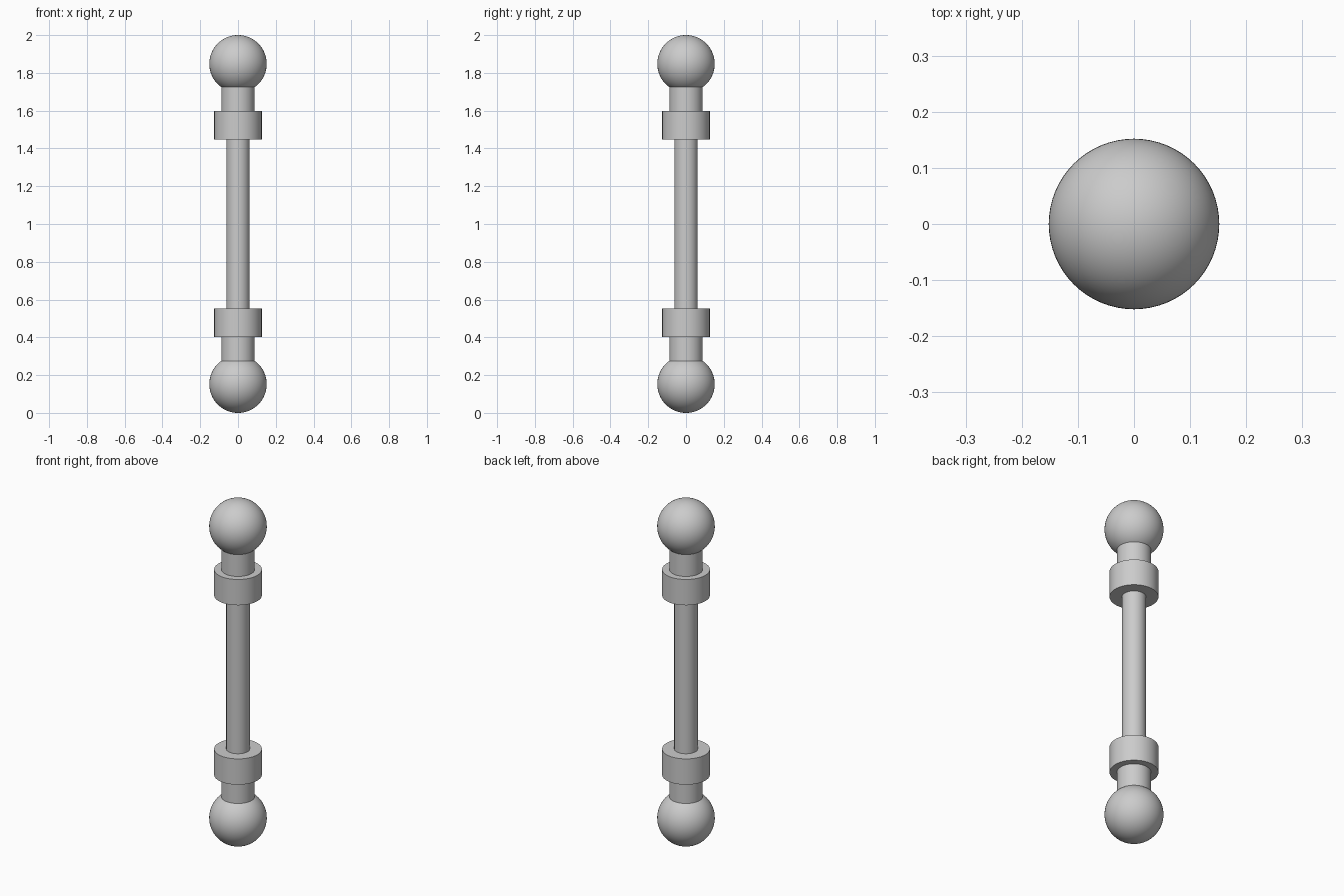
import bpy

if "Cube" in bpy.data.objects:
    bpy.data.objects.remove(bpy.data.objects["Cube"])

grey = bpy.data.materials.new("plain grey")
grey.diffuse_color = (0.6, 0.6, 0.6, 1)
grey.use_nodes = True
grey.node_tree.nodes["Principled BSDF"].inputs["Base Color"].default_value = grey.diffuse_color


def finish(name):
    ob = bpy.context.object
    ob.name = name
    ob.data.materials.append(grey)
    bpy.ops.object.shade_smooth_by_angle()


def cylinder(name, radius, z0, z1):
    bpy.ops.mesh.primitive_cylinder_add(vertices=64, radius=radius, depth=z1 - z0,
                                        location=(0, 0, (z0 + z1) / 2))
    finish(name)


# Long central rod, ending inside the collars
cylinder("rod", 0.062, 0.48, 1.52)

# Matching fittings at both ends, mirrored about mid height
for side, s in (("lower", -1), ("upper", 1)):
    def span(a, b):
        return sorted((1 + s * a, 1 + s * b))

    cylinder(side + "_collar", 0.126, *span(0.447, 0.597))
    cylinder(side + "_neck", 0.088, *span(0.55, 0.78))
    bpy.ops.mesh.primitive_uv_sphere_add(segments=64, ring_count=32, radius=0.152,
                                         location=(0, 0, 1 + s * 0.848))
    finish(side + "_ball")
